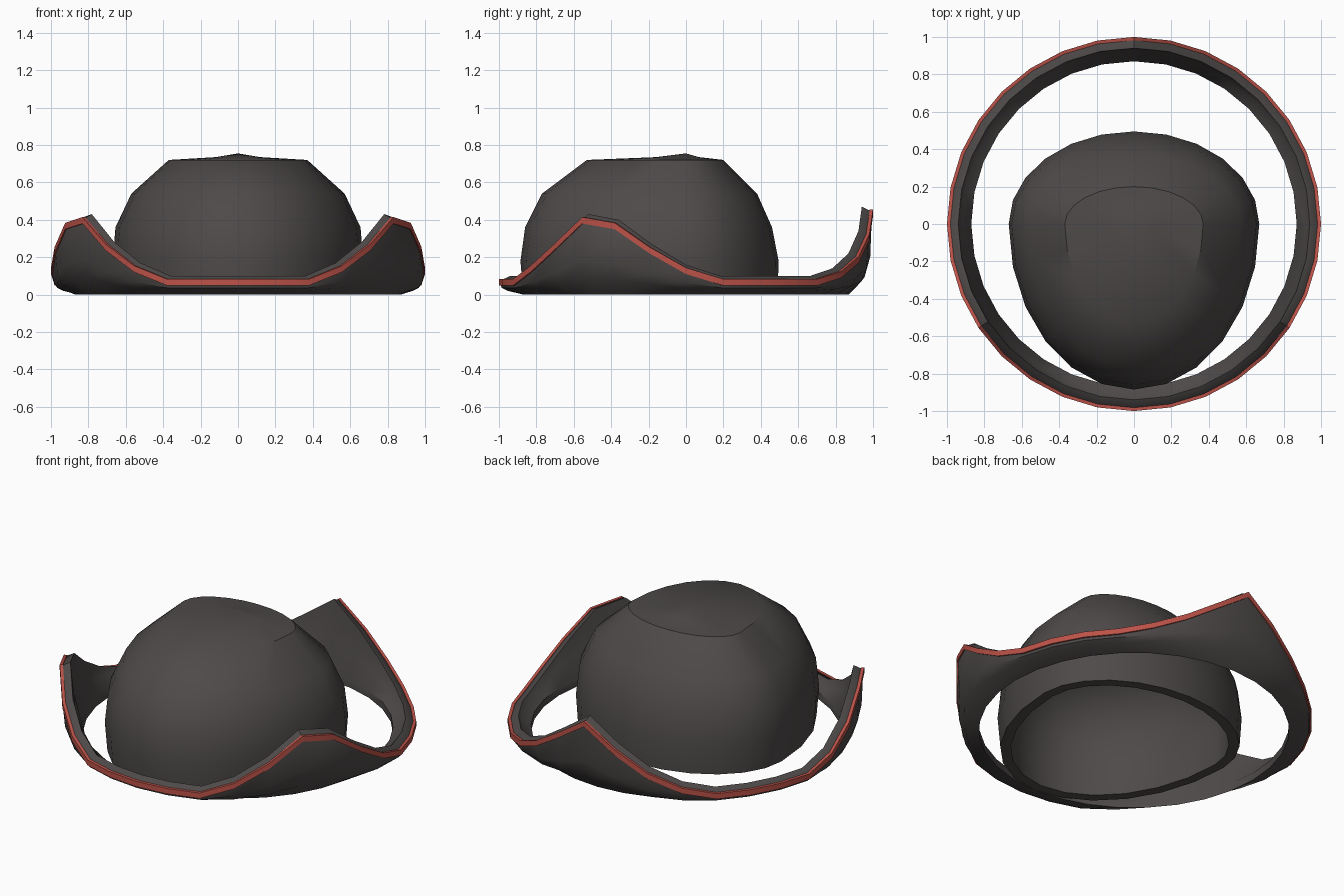
import bpy, bmesh, math

if "Cube" in bpy.data.objects:
    bpy.data.objects.remove(bpy.data.objects["Cube"])


def material(name, rgb):
    m = bpy.data.materials.new(name)
    m.diffuse_color = (*rgb, 1)
    m.use_nodes = True
    m.node_tree.nodes["Principled BSDF"].inputs["Base Color"].default_value = m.diffuse_color
    return m


FELT = material("charcoal felt", (0.075, 0.068, 0.066))
RED = material("red trim", (0.5, 0.085, 0.065))


def finish(name, bm, mat, angle):
    bmesh.ops.recalc_face_normals(bm, faces=bm.faces)
    me = bpy.data.meshes.new(name)
    bm.to_mesh(me)
    bm.free()
    ob = bpy.data.objects.new(name, me)
    bpy.context.collection.objects.link(ob)
    me.materials.append(mat)
    bpy.ops.object.select_all(action='DESELECT')
    ob.select_set(True)
    bpy.context.view_layer.objects.active = ob
    bpy.ops.object.shade_smooth_by_angle(angle=math.radians(angle))
    return ob


def bridge(bm, a, b):
    n = len(a)
    for i in range(n):
        bm.faces.new((a[i], a[(i + 1) % n], b[(i + 1) % n], b[i]))


# Rim height at each step from the front (-90 deg) round to the back (+90 deg)
HEIGHTS = [.08, .08, .08, .15, .265, .41, .38, .25, .14,
           .08, .08, .08, .08, .12, .20, .32, .45]
STEPS = 32


def sweep(name, section, mat, angle):
    """Closed ring whose (radius, z) section depends on the local rim height."""
    bm = bmesh.new()
    loops = []
    for i in range(STEPS):
        a = -math.pi / 2 + i * 2 * math.pi / STEPS
        h = HEIGHTS[min(i, STEPS - i)]
        loops.append([bm.verts.new((r * math.cos(a), r * math.sin(a), z))
                      for r, z in section(h)])
    for i in range(STEPS):
        bridge(bm, loops[i], loops[(i + 1) % STEPS])
    return finish(name, bm, mat, angle)


# Turned-up brim with three peaks
sweep("brim", lambda h: [(.87, 0), (.955, .005 + .2 * h), (.985, .45 * h),
                         (.994, h - .02), (.982, h), (.94, h + .02),
                         (.92, .5 * h + .035), (.87, .045)], FELT, 35)

# Trim along the outer edge of the brim
sweep("brim_trim", lambda h: [(.982, h - .03), (1.0, h - .03),
                              (1.0, h + .004), (.982, h + .004)], RED, 30)

# Egg-shaped crown: (half width, back reach, front reach, z) for each ring
OUTER = [(.655, .49, .87, 0), (.67, .495, .885, .18), (.655, .46, .86, .36),
         (.57, .38, .77, .54), (.37, .20, .53, .72), (.12, .07, .16, .735)]
INNER = [(w - .06, b - .06, f - .06, z) for w, b, f, z in OUTER[:4]]
INNER += [(.33, .16, .47, .66), (.1, .05, .14, .675)]
SIDES = 24


def ring(bm, w, back, front, z):
    out = []
    for i in range(SIDES):
        a = 2 * math.pi * i / SIDES
        s = math.sin(a)
        out.append(bm.verts.new((w * math.cos(a), s * (back if s > 0 else front), z)))
    return out


bm = bmesh.new()
rims = []
for rows, peak in ((OUTER, .755), (INNER, .69)):
    rings = [ring(bm, *r) for r in rows]
    for a, b in zip(rings, rings[1:]):
        bridge(bm, a, b)
    tip = bm.verts.new((0, 0, peak))
    top = rings[-1]
    for i in range(SIDES):
        bm.faces.new((top[i], top[(i + 1) % SIDES], tip))
    rims.append(rings[0])
bridge(bm, rims[0], rims[1])
finish("crown", bm, FELT, 38)
